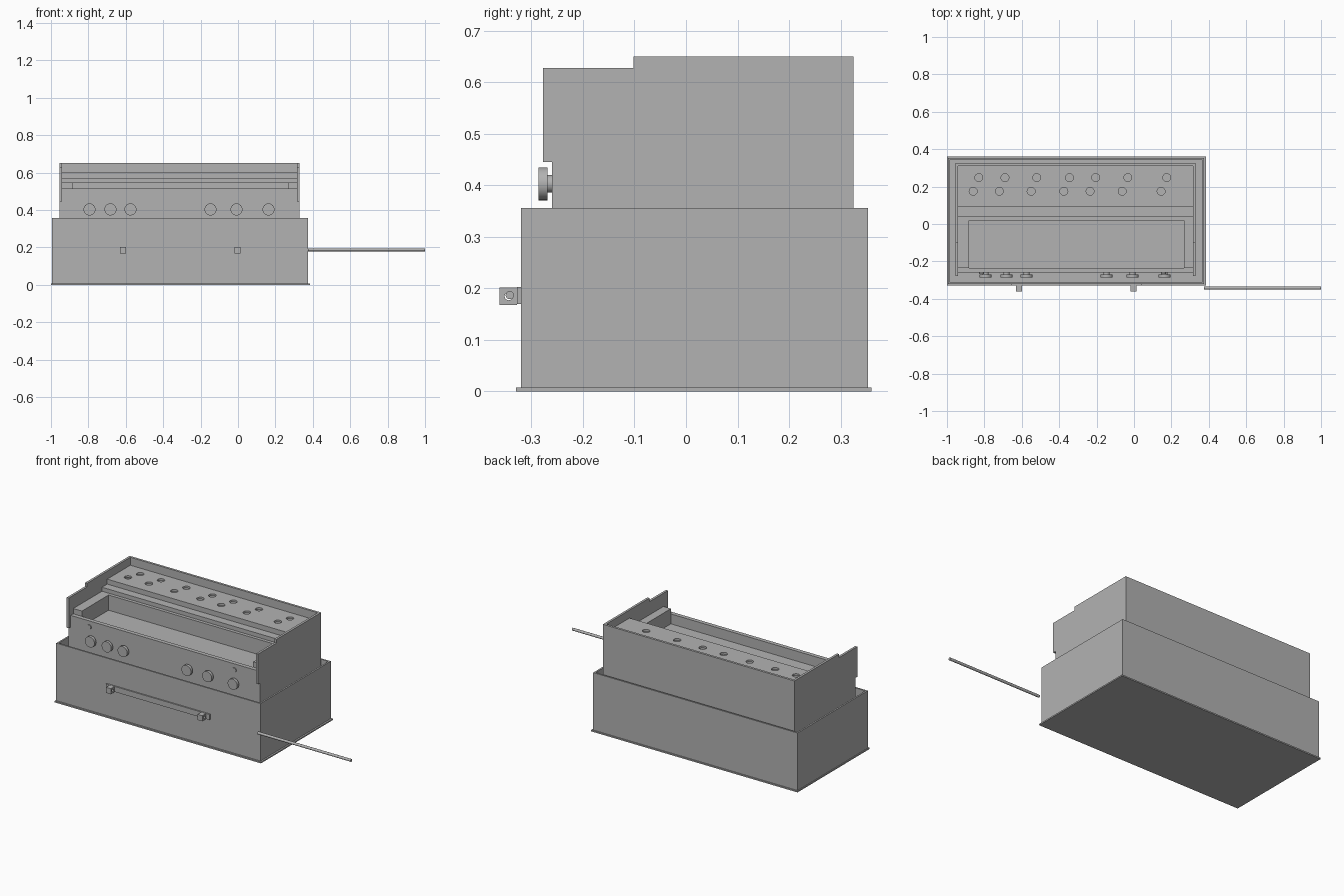
import bpy, bmesh
from mathutils import Matrix, Vector

if "Cube" in bpy.data.objects:
    bpy.data.objects.remove(bpy.data.objects["Cube"], do_unlink=True)

# One plain grey for the whole model
GREY = (0.448, 0.448, 0.448, 1)
steel = bpy.data.materials.new("grey_steel")
steel.use_nodes = True
steel.diffuse_color = GREY
steel.node_tree.nodes["Principled BSDF"].inputs["Base Color"].default_value = GREY


def finish(name, bm):
    bmesh.ops.recalc_face_normals(bm, faces=bm.faces)
    mesh = bpy.data.meshes.new(name)
    bm.to_mesh(mesh)
    bm.free()
    mesh.materials.append(steel)
    ob = bpy.data.objects.new(name, mesh)
    bpy.context.collection.objects.link(ob)
    return ob


def box_mesh(x, y, z):
    bm = bmesh.new()
    bmesh.ops.create_cube(bm, size=1)
    for v in bm.verts:
        for i, (lo, hi) in enumerate((x, y, z)):
            v.co[i] = hi if v.co[i] > 0 else lo
    return bm


def box(name, x, y, z):
    return finish(name, box_mesh(x, y, z))


def add_cylinder(bm, start, end, radius, sides=32):
    a, b = Vector(start), Vector(end)
    turn = (b - a).to_track_quat('Z', 'Y').to_matrix().to_4x4()
    bmesh.ops.create_cone(bm, cap_ends=True, segments=sides, radius1=radius, radius2=radius,
                          depth=(b - a).length, matrix=Matrix.Translation((a + b) / 2) @ turn)


def smooth(ob):
    bpy.ops.object.select_all(action='DESELECT')
    bpy.context.view_layer.objects.active = ob
    ob.select_set(True)
    bpy.ops.object.shade_smooth_by_angle()


def cut(ob, cylinders):
    bm = bmesh.new()
    for start, end, radius in cylinders:
        add_cylinder(bm, start, end, radius)
    cutter = finish("hole_cutter", bm)
    cutter.hide_render = True
    mod = ob.modifiers.new("holes", 'BOOLEAN')
    mod.operation = 'DIFFERENCE'
    mod.solver = 'EXACT'
    mod.object = cutter
    bpy.context.view_layer.objects.active = ob
    bpy.ops.object.modifier_apply(modifier=mod.name)
    bpy.data.objects.remove(cutter, do_unlink=True)


# Base plate and open outer housing
box("base_plate", (-1, 0.385), (-0.33, 0.36), (0, 0.008))
bm = box_mesh((-0.995, 0.375), (-0.32, 0.353), (0.008, 0.356))
top = max(bm.faces, key=lambda f: f.calc_center_median().z)
bmesh.ops.inset_region(bm, faces=[top], thickness=0.014)
pit = bmesh.ops.extrude_discrete_faces(bm, faces=[top])["faces"][0]
for v in pit.verts:
    v.co.z = 0.02
finish("outer_housing", bm)

# Stepped side panels of the inner unit
PROFILE = [(-0.26, 0.02), (0.325, 0.02), (0.325, 0.65), (-0.102, 0.65),
           (-0.102, 0.628), (-0.278, 0.628), (-0.278, 0.445), (-0.26, 0.445)]
for name, x in (("right_side_panel", -0.954), ("left_side_panel", 0.316)):
    bm = bmesh.new()
    face = bm.faces.new([bm.verts.new((x, y, z)) for y, z in PROFILE])
    grown = bmesh.ops.extrude_face_region(bm, geom=[face])["geom"]
    bmesh.ops.translate(bm, vec=(0.014, 0, 0),
                        verts=[v for v in grown if isinstance(v, bmesh.types.BMVert)])
    finish(name, bm)

# Inner unit between the side panels
INSIDE = (-0.94, 0.316)
box("back_panel", INSIDE, (0.311, 0.325), (0.02, 0.65))
box("front_panel", INSIDE, (-0.26, -0.235), (0.02, 0.516))
box("tray_floor", INSIDE, (-0.235, 0.02), (0.44, 0.456))
box("tray_right_end", (-0.94, -0.882), (-0.235, 0.02), (0.456, 0.548))
box("tray_left_end", (0.266, 0.316), (-0.235, 0.02), (0.456, 0.548))
box("tray_back_wall", INSIDE, (0.02, 0.04), (0.44, 0.548))
box("middle_ledge", INSIDE, (0.04, 0.09), (0.44, 0.572))
box("inner_floor", INSIDE, (0.09, 0.311), (0.44, 0.456))
box("top_plate_riser", INSIDE, (0.09, 0.1), (0.456, 0.59))

# Perforated top plate with two staggered rows of holes
plate = box("top_plate", INSIDE, (0.09, 0.311), (0.59, 0.602))
holes = []
for x in (-0.83, -0.69, -0.52, -0.345, -0.205, -0.033, 0.175):
    for dx, y in ((0, 0.248), (-0.03, 0.175)):
        holes.append(((x + dx, y, 0.58), (x + dx, y, 0.62), 0.021))
cut(plate, holes)

# Control knobs with stems
for i, x in enumerate((-0.794, -0.682, -0.575, -0.147, -0.008, 0.163)):
    bm = bmesh.new()
    add_cylinder(bm, (x, -0.26, 0.403), (x, -0.27, 0.403), 0.017)
    add_cylinder(bm, (x, -0.269, 0.403), (x, -0.286, 0.403), 0.032)
    smooth(finish(f"knob_{i + 1}", bm))

# Small buttons above the knobs
for name, x in (("right_button", -0.815), ("left_button", 0.158)):
    bm = bmesh.new()
    add_cylinder(bm, (x, -0.258, 0.48), (x, -0.266, 0.48), 0.014)
    smooth(finish(name, bm))

# Handle mount: backing plate and two pierced brackets
box("handle_plate", (-0.657, 0.04), (-0.328, -0.32), (0.17, 0.203))
for name, x in (("right_bracket", -0.631), ("left_bracket", -0.018)):
    bracket = box(name, (x, x + 0.032), (-0.362, -0.328), (0.168, 0.202))
    cut(bracket, [((x - 0.05, -0.344, 0.185), (x + 0.08, -0.344, 0.185), 0.008)])

# Long round bar beside the housing
bm = bmesh.new()
add_cylinder(bm, (0.375, -0.342, 0.187), (1, -0.342, 0.187), 0.008)
smooth(finish("handle_bar", bm))
